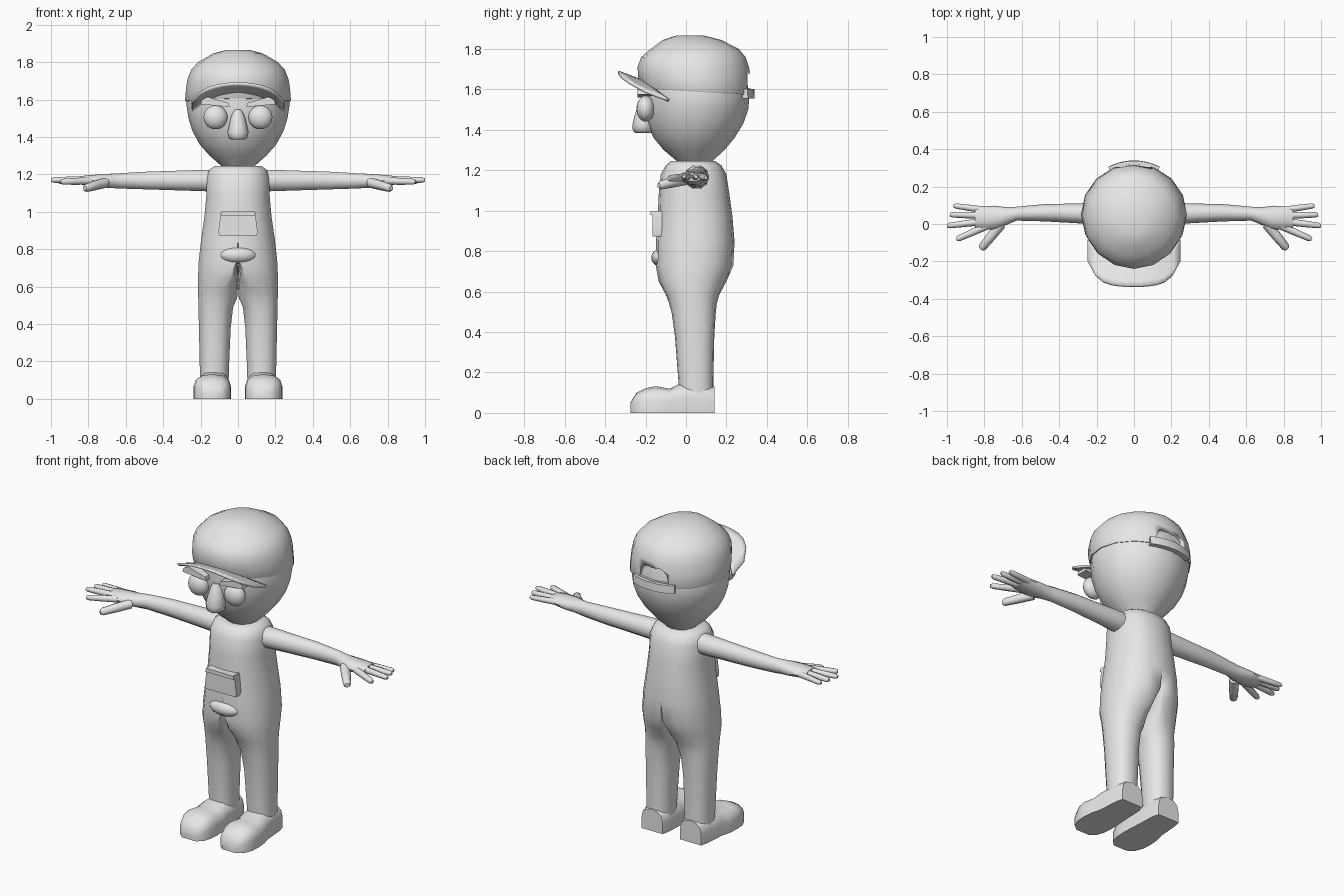
import bpy, bmesh, math
from mathutils import Vector as V

if "Cube" in bpy.data.objects:
    bpy.data.objects.remove(bpy.data.objects["Cube"])

grey = bpy.data.materials.new("plain_grey")
grey.diffuse_color = (0.8, 0.8, 0.8, 1)
grey.use_nodes = True
grey.node_tree.nodes["Principled BSDF"].inputs["Base Color"].default_value = grey.diffuse_color


def finish(name, bm, mirror=False, angle=40):
    me = bpy.data.meshes.new(name)
    bm.to_mesh(me)
    bm.free()
    ob = bpy.data.objects.new(name, me)
    bpy.context.collection.objects.link(ob)
    me.materials.append(grey)
    bpy.ops.object.select_all(action='DESELECT')
    ob.select_set(True)
    bpy.context.view_layer.objects.active = ob
    bpy.ops.object.shade_smooth_by_angle(angle=math.radians(angle))
    if mirror:
        m = ob.modifiers.new("mirror", 'MIRROR')
        m.use_clip = True
    return ob


def loft(rings):
    """Skin a list of point loops and close both ends."""
    bm = bmesh.new()
    loops = [[bm.verts.new(p) for p in r] for r in rings]
    n = len(loops[0])
    for a, b in zip(loops, loops[1:]):
        for i in range(n):
            j = (i + 1) % n
            bm.faces.new((a[i], a[j], b[j], b[i]))
    bm.faces.new(loops[0])
    bm.faces.new(loops[-1])
    bmesh.ops.recalc_face_normals(bm, faces=bm.faces)
    return bm


def flat_ring(z, rx, y0, y1, n=16, tilt=0.0, cx=0.0):
    """Horizontal oval between y0 and y1."""
    out = []
    for i in range(n):
        t = 2 * math.pi * i / n
        y = (y0 + y1) / 2 + (y1 - y0) / 2 * math.sin(t)
        out.append(V((cx + rx * math.cos(t), y, z - tilt * y)))
    return out


def limb(stations, n=10):
    """Rings along a path; station = (x, y, z, half width in plan, half height)."""
    pts = [V(s[:3]) for s in stations]
    rings = []
    for k, s in enumerate(stations):
        d = pts[min(k + 1, len(pts) - 1)] - pts[max(k - 1, 0)]
        side = V((-d.y, d.x, 0)).normalized()
        rings.append([pts[k] + side * s[3] * math.cos(2 * math.pi * i / n)
                      + V((0, 0, s[4] * math.sin(2 * math.pi * i / n))) for i in range(n)])
    return loft(rings)


def prism(poly, y0, y1):
    """Plate from an x-z outline."""
    return loft([[V((x, y, z)) for x, z in poly] for y in (y0, y1)])


def ball(c, r, seg=20, rows=12):
    bm = bmesh.new()
    bmesh.ops.create_uvsphere(bm, u_segments=seg, v_segments=rows, radius=1)
    for v in bm.verts:
        v.co = V(c) + V((v.co.x * r[0], v.co.y * r[1], v.co.z * r[2]))
    return bm


# Torso and legs in one skin: (z, inner x, widest-line x, outer x, front y, back y)
body = [(1.245, 0, 0, .125, -.075, .145), (1.225, 0, 0, .155, -.1, .175),
        (1.18, 0, 0, .17, -.125, .2), (1.08, 0, 0, .172, -.135, .215),
        (.97, 0, 0, .182, -.14, .23), (.85, 0, 0, .2, -.148, .24),
        (.73, 0, .01, .213, -.15, .235), (.65, 0, .04, .216, -.135, .2),
        (.585, 0, .08, .215, -.1, .165), (.54, .003, .1, .214, -.083, .152),
        (.49, .025, .115, .213, -.07, .147), (.38, .038, .123, .21, -.055, .14),
        (.15, .048, .127, .205, -.037, .135), (0, .05, .128, .205, -.035, .137)]
rings = []
for z, xi, xm, xo, yf, yb in body:
    ring = []
    for i in range(18):
        t = 2 * math.pi * i / 18 - math.pi / 2
        c, s = math.cos(t), math.sin(t)
        c = math.copysign(abs(c) ** .85, c) if abs(c) > 1e-6 else 0
        s = math.copysign(abs(s) ** .9, s)
        x = xm + c * ((xo - xm) if c > 0 else (xm - xi))
        ring.append(V((x, (yf + yb) / 2 + s * (yb - yf) / 2, z)))
    rings.append(ring)
bm = loft(rings)
inner = [f for f in bm.faces if all(abs(v.co.x) < 1e-5 for v in f.verts)]
bmesh.ops.delete(bm, geom=inner, context='FACES')
finish("body_and_legs", bm, True, 50)

# Shoes: domed sections along y: (y, centre x, half width, height)
shoe = [(.14, .128, .07, .13), (.1, .128, .08, .14), (-.03, .13, .088, .145),
        (-.08, .135, .097, .12), (-.15, .137, .1, .132), (-.2, .137, .096, .122),
        (-.245, .135, .08, .1), (-.275, .133, .045, .05)]
dome = [(-1, 0), (-1, .5), (-.88, .78), (-.55, .94), (0, 1),
        (.55, .94), (.88, .78), (1, .5), (1, 0)]
finish("shoe", loft([[V((cx + u * w, y, v * h)) for u, v in dome]
                     for y, cx, w, h in shoe]), True, 45)

# Arms and palms
finish("arm", limb([(.1, .05, 1.165, .065, .06), (.19, .055, 1.167, .06, .06),
                    (.3, .057, 1.167, .053, .056), (.48, .06, 1.167, .046, .05),
                    (.63, .055, 1.165, .037, .043), (.68, .045, 1.165, .046, .04),
                    (.74, .035, 1.165, .063, .036), (.8, .033, 1.167, .063, .03),
                    (.85, .033, 1.168, .055, .022)]), True, 50)

# Fingers and thumb: base, tip, base radius
fingers = [((.80, .075, 1.168), (.965, .098, 1.163), .018),
           ((.82, .046, 1.17), (.985, .05, 1.168), .019),
           ((.82, .012, 1.17), (1.0, -.01, 1.17), .019),
           ((.79, -.012, 1.165), (.95, -.083, 1.16), .02),
           ((.71, .0, 1.155), (.82, -.135, 1.125), .028)]
for k, (a, b, r) in enumerate(fingers):
    a, b = V(a), V(b)
    st = [(*a.lerp(b, t), r * s, r * s) for t, s in
          ((0, 1), (.5, .92), (.92, .78), (1, .45))]
    finish("thumb" if k == 4 else "finger_%d" % (k + 1), limb(st, 8), True, 50)

# Head below and inside the cap: (z, half width, front y, back y)
head = [(1.225, .07, -.03, .12), (1.25, .095, -.05, .135), (1.3, .152, -.11, .19),
        (1.36, .205, -.16, .24), (1.43, .243, -.192, .283), (1.5, .265, -.21, .308),
        (1.58, .277, -.213, .315), (1.68, .25, -.205, .29)]
finish("head", loft([flat_ring(*r) for r in head]), False, 50)

# Cap crown with an arched vent cut in the back
cap = [(1.592, .279, -.217, .32), (1.6, .283, -.22, .323), (1.66, .278, -.236, .32),
       (1.71, .27, -.24, .312), (1.76, .25, -.222, .295), (1.8, .213, -.175, .262),
       (1.845, .135, -.115, .175), (1.866, .06, -.05, .09)]
crown = finish("cap_crown", loft([flat_ring(*r, tilt=.06 if i < 2 else 0)
                                  for i, r in enumerate(cap)]), False, 40)
cutter = finish("vent_cutter", prism([(-.095, 1.605), (.095, 1.605), (.085, 1.655),
                                      (.05, 1.68), (-.05, 1.68), (-.085, 1.655)], .285, .4))
cutter.hide_render = True
cutter.hide_set(True)
cut = crown.modifiers.new("vent", 'BOOLEAN')
cut.operation = 'DIFFERENCE'
cut.object = cutter

# Strap wrapping the back of the cap
strap = []
for i in range(9):
    t = math.radians(62 + 7 * i)
    c, s = math.cos(t), math.sin(t)
    strap.append([V((c * rx, .05 + s * ry, z)) for rx, ry, z in
                  ((.27, .26, 1.555), (.293, .29, 1.555), (.293, .288, 1.602), (.27, .26, 1.602))])
finish("cap_strap", loft(strap))

# Brim: curved, lifted at the front
bm = bmesh.new()
rows = []
for k in range(6):
    f = k / 5
    row = []
    for i in range(13):
        u = -1 + i / 6
        x = u * .247
        y0 = -.21 * math.sqrt(max(0, 1 - (x / .285) ** 2)) + .02
        y1 = -.335 + .035 * abs(u) ** 2 + .1 * abs(u) ** 6
        y = y0 + (y1 - y0) * f
        row.append(bm.verts.new((x, y, 1.597 + .38 * (-.1 - y) - .75 * x * x)))
    rows.append(row)
for a, b in zip(rows, rows[1:]):
    for i in range(12):
        bm.faces.new((a[i], b[i], b[i + 1], a[i + 1]))
bmesh.ops.recalc_face_normals(bm, faces=bm.faces)
brim = finish("cap_brim", bm)
sol = brim.modifiers.new("thickness", 'SOLIDIFY')
sol.thickness, sol.offset = .014, 0

# Face
finish("eye", ball((.12, -.2, 1.505), (.064, .045, .064)), True, 60)
nose = [(1.385, .035, -.25, -.17), (1.395, .05, -.263, -.16), (1.425, .056, -.265, -.16),
        (1.47, .046, -.255, -.16), (1.52, .034, -.238, -.16), (1.548, .018, -.222, -.17)]
finish("nose", loft([flat_ring(*r, n=12) for r in nose]), False, 60)
finish("eyebrow", prism([(.045, 1.56), (.2, 1.575), (.195, 1.597), (.165, 1.615),
                         (.05, 1.582)], -.24, -.17), True, 30)

# Chest pocket with flap, and belly fold
finish("pocket", prism([(-.1, .872), (.1, .872), (.105, .89), (.092, .995),
                        (-.092, .995), (-.105, .89)], -.165, -.1), False, 30)
finish("pocket_flap", prism([(-.094, .978), (.094, .978), (.09, 1.0), (-.09, 1.0)],
                            -.175, -.1), False, 30)
finish("belly_fold", ball((0, -.12, .768), (.1, .052, .046), 16, 10), False, 60)
